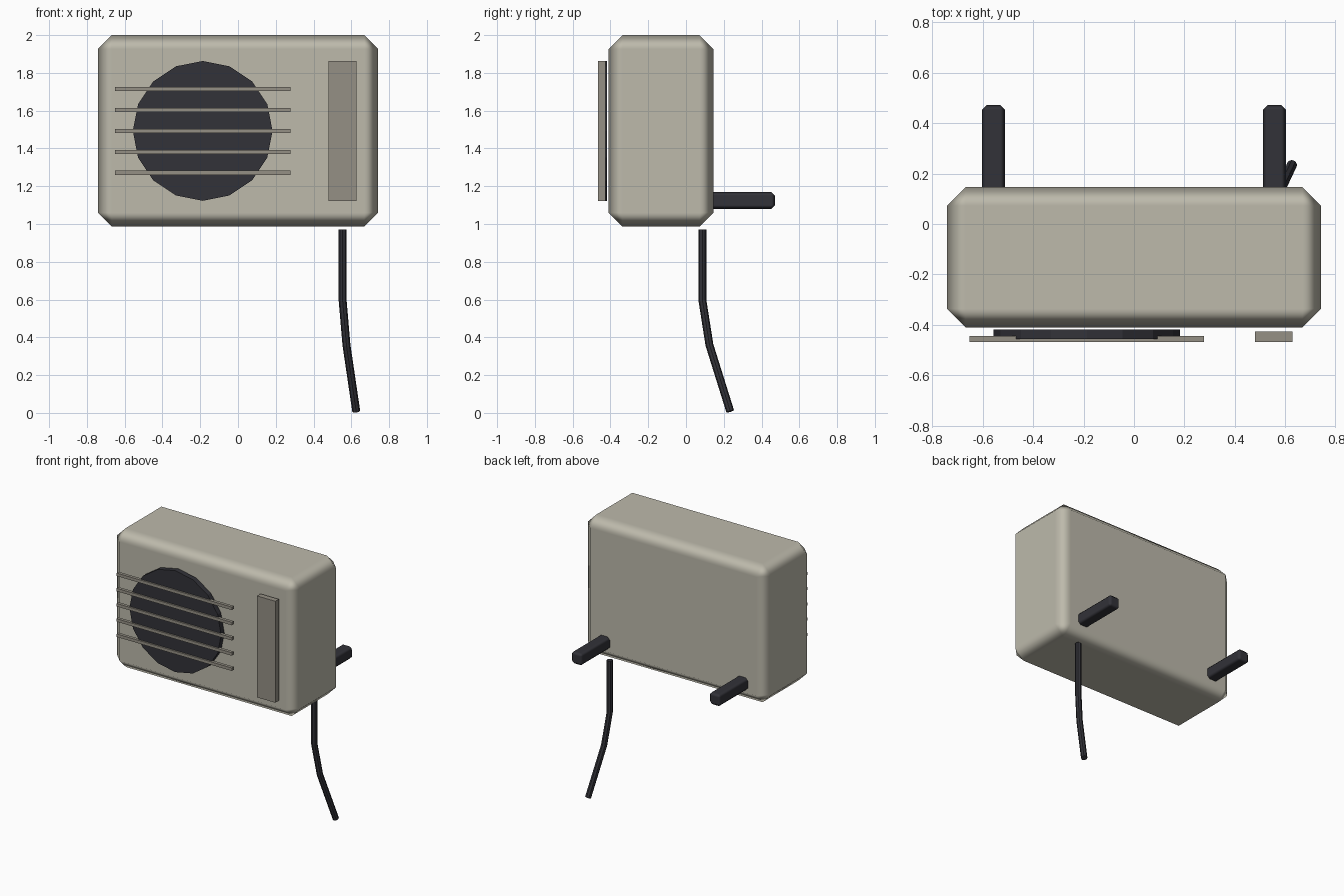
import bpy
import math
from mathutils import Vector

if "Cube" in bpy.data.objects:
    bpy.data.objects.remove(bpy.data.objects["Cube"])


def material(name, rgb):
    m = bpy.data.materials.new(name)
    m.diffuse_color = (*rgb, 1)
    m.use_nodes = True
    m.node_tree.nodes["Principled BSDF"].inputs["Base Color"].default_value = m.diffuse_color
    return m


CASE = material("warm_grey", (0.51, 0.49, 0.41))
TRIM = material("dark_warm_grey", (0.30, 0.28, 0.235))
DARK = material("charcoal", (0.032, 0.032, 0.04))


def box(name, lo, hi, mat, bevel=0):
    lo, hi = Vector(lo), Vector(hi)
    bpy.ops.mesh.primitive_cube_add(size=1, location=(lo + hi) / 2)
    ob = bpy.context.object
    ob.name = name
    ob.scale = hi - lo
    bpy.ops.object.transform_apply(location=False, rotation=False, scale=True)
    ob.data.materials.append(mat)
    if bevel:
        bpy.ops.object.shade_smooth()
        mod = ob.modifiers.new("chamfer", "BEVEL")
        mod.width = bevel
        mod.segments = 1
        mod.harden_normals = True
    return ob


# Chamfered case
box("case", (-0.742, -0.41, 0.986), (0.742, 0.146, 2.0), CASE, 0.074)

# Round speaker disc on the front
bpy.ops.mesh.primitive_cylinder_add(
    vertices=16, radius=0.37, depth=0.037,
    location=(-0.187, -0.437, 1.493), rotation=(math.pi / 2, 0, 0))
disc = bpy.context.object
disc.name = "speaker_disc"
disc.data.materials.append(DARK)

# Horizontal slats across the speaker
for i in range(5):
    z = 1.493 + (i - 2) * 0.111
    box(f"slat_{i + 1}", (-0.652, -0.467, z - 0.011), (0.277, -0.444, z + 0.011), TRIM)

# Upright control strip
box("control_strip", (0.48, -0.467, 1.122), (0.628, -0.427, 1.862), TRIM)

# Rear mounting pegs
for side, x in (("left", -0.557), ("right", 0.557)):
    box(f"{side}_peg", (x - 0.046, 0.10, 1.08), (x + 0.046, 0.472, 1.17), DARK, 0.02)

# Hanging cable
curve = bpy.data.curves.new("cable", "CURVE")
curve.dimensions = "3D"
curve.bevel_depth = 0.021
curve.bevel_resolution = 2
curve.use_fill_caps = True
path = [(0.554, 0.087, 0.972), (0.554, 0.087, 0.595),
        (0.574, 0.124, 0.36), (0.626, 0.234, 0.008)]
spline = curve.splines.new("POLY")
spline.points.add(len(path) - 1)
for point, co in zip(spline.points, path):
    point.co = (*co, 1)
spline.use_smooth = False
cable = bpy.data.objects.new("cable", curve)
bpy.context.collection.objects.link(cable)
curve.materials.append(DARK)
